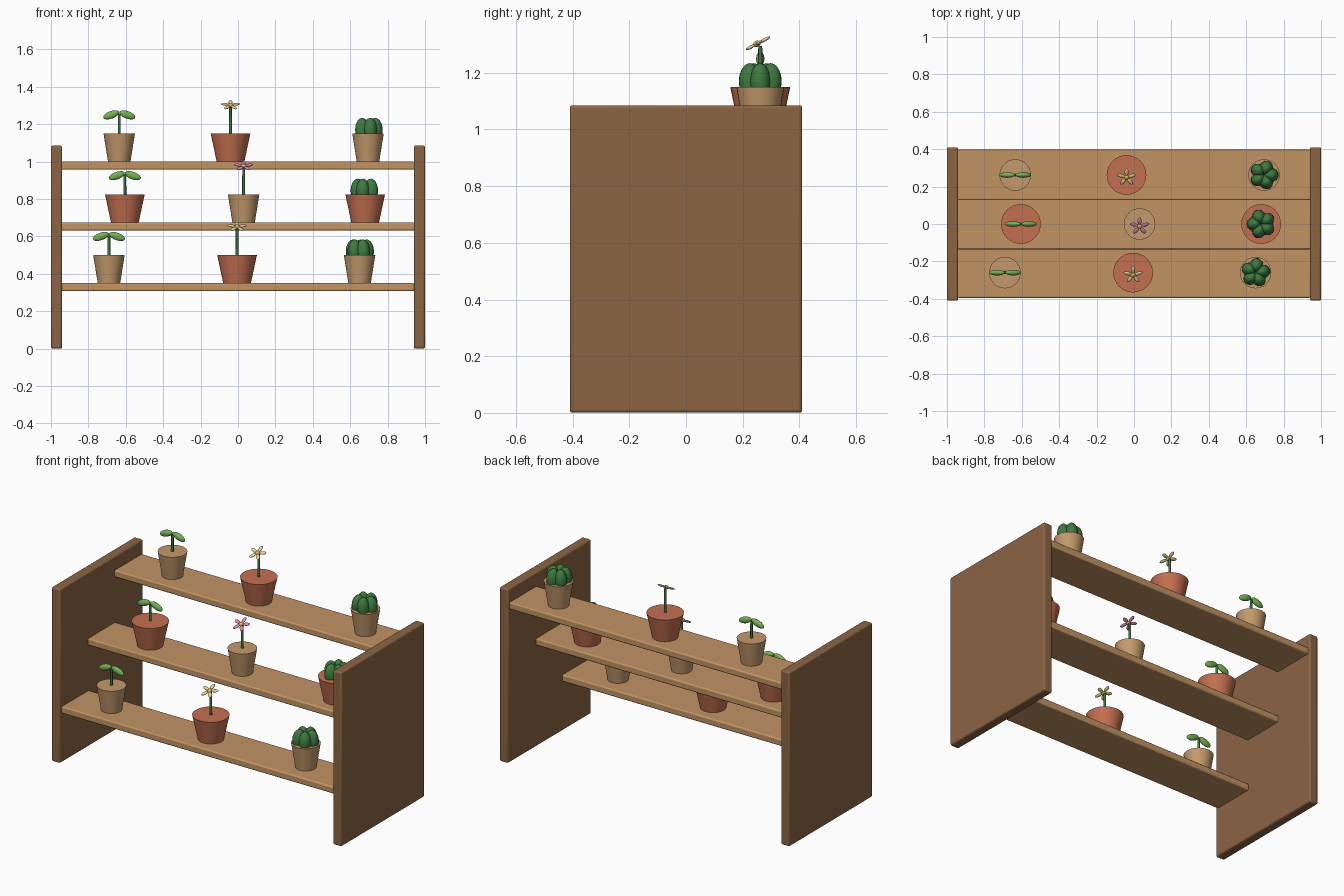
import bpy, math
from mathutils import Matrix, Vector

if "Cube" in bpy.data.objects:
    bpy.data.objects.remove(bpy.data.objects["Cube"])


def material(name, rgb):
    m = bpy.data.materials.new(name)
    lin = [(c / 255 / 12.92) if c < 11 else ((c / 255 + 0.055) / 1.055) ** 2.4 for c in rgb]
    m.diffuse_color = (*lin, 1)
    m.use_nodes = True
    m.node_tree.nodes["Principled BSDF"].inputs["Base Color"].default_value = m.diffuse_color
    return m


DARK_WOOD = material("dark wood", (139, 101, 68))
LIGHT_WOOD = material("light wood", (193, 148, 100))
TAN = material("tan clay", (196, 154, 108))
TERRACOTTA = material("terracotta", (196, 112, 80))
CACTUS = material("cactus green", (62, 122, 64))
LEAF = material("leaf green", (118, 178, 84))
STEM = material("stem green", (62, 115, 62))
CREAM = material("cream petal", (240, 222, 160))
PINK = material("pink petal", (222, 138, 178))
GOLD = material("flower centre gold", (225, 185, 85))


def finish(name, mat, smooth=True):
    o = bpy.context.object
    o.name = name
    o.data.materials.append(mat)
    if smooth:
        bpy.ops.object.shade_smooth_by_angle(angle=math.radians(40))
    return o


def board(name, centre, size, bevel, mat):
    bpy.ops.mesh.primitive_cube_add(size=1, location=centre)
    bpy.context.object.scale = size
    bpy.ops.object.transform_apply(location=False, rotation=False, scale=True)
    b = bpy.context.object.modifiers.new("rounded edges", 'BEVEL')
    b.width, b.segments = bevel, 3
    return finish(name, mat)


def frustum(name, x, y, z, r1, r2, h, mat, sides=32):
    bpy.ops.mesh.primitive_cone_add(vertices=sides, radius1=r1, radius2=r2, depth=h,
                                    location=(x, y, z + h / 2))
    return finish(name, mat)


def ellipsoid(name, matrix, radii, mat):
    bpy.ops.mesh.primitive_uv_sphere_add(segments=16, ring_count=10, radius=1)
    o = finish(name, mat)
    o.matrix_world = matrix @ Matrix.Diagonal((*radii, 1))
    return o


def sprout(x, y, z, **_):
    frustum("sprout_stem", x, y, z - 0.01, 0.008, 0.007, 0.115, STEM, 12)
    for side in (-1, 1):
        m = (Matrix.Translation((x + side * 0.043, y, z + 0.1))
             @ Matrix.Rotation(side * math.radians(20), 4, 'Y'))
        ellipsoid("sprout_leaf", m, (0.045, 0.015, 0.02), LEAF)


def flower(x, y, z, petal=CREAM, **_):
    frustum("flower_stem", x, y, z - 0.01, 0.008, 0.007, 0.155, STEM, 12)
    # the head leans towards the front
    head = Matrix.Translation((x, y - 0.012, z + 0.152)) @ Matrix.Rotation(math.radians(28), 4, 'X')
    ellipsoid("flower_centre", head, (0.014, 0.014, 0.011), GOLD)
    for i in range(5):
        m = (head @ Matrix.Rotation(math.radians(90 + 72 * i), 4, 'Z')
             @ Matrix.Translation((0.031, 0, 0)))
        ellipsoid("flower_petal", m, (0.022, 0.011, 0.006), petal)


def cactus(x, y, z, turn=0, **_):
    base = Matrix.Translation((x, y, z + 0.02)) @ Matrix.Rotation(math.radians(turn), 4, 'Z')
    for i in range(5):
        m = base @ Matrix.Rotation(math.radians(72 * i), 4, 'Z') @ Matrix.Translation((0.038, 0, 0))
        ellipsoid("cactus_rib", m, (0.04, 0.036, 0.064), CACTUS)


# Side panels
for side, x in (("left", -0.97), ("right", 0.97)):
    board(side + "_panel", (x, 0, 0.543), (0.06, 0.82, 1.085), 0.01, DARK_WOOD)

# Stepped shelves: y, top height, plants (x, large pot, kind, options)
SHELVES = (
    (-0.26, 0.35, ((-0.69, False, sprout, {}), (-0.005, True, flower, {}),
                   (0.65, False, cactus, {"turn": 10}))),
    (0.0, 0.675, ((-0.605, True, sprout, {}), (0.03, False, flower, {"petal": PINK}),
                  (0.68, True, cactus, {"turn": 36}))),
    (0.262, 1.0, ((-0.635, False, sprout, {}), (-0.04, True, flower, {}),
                  (0.695, False, cactus, {"turn": 0}))),
)
for y, top, plants in SHELVES:
    board("shelf", (0, y, top - 0.0215), (1.89, 0.27, 0.043), 0.008, LIGHT_WOOD)
    for x, large, plant, options in plants:
        r1, r2 = (0.074, 0.106) if large else (0.06, 0.084)
        frustum("pot", x, y, top, r1, r2, 0.15, TERRACOTTA if large else TAN)
        plant(x, y, top + 0.15, **options)
